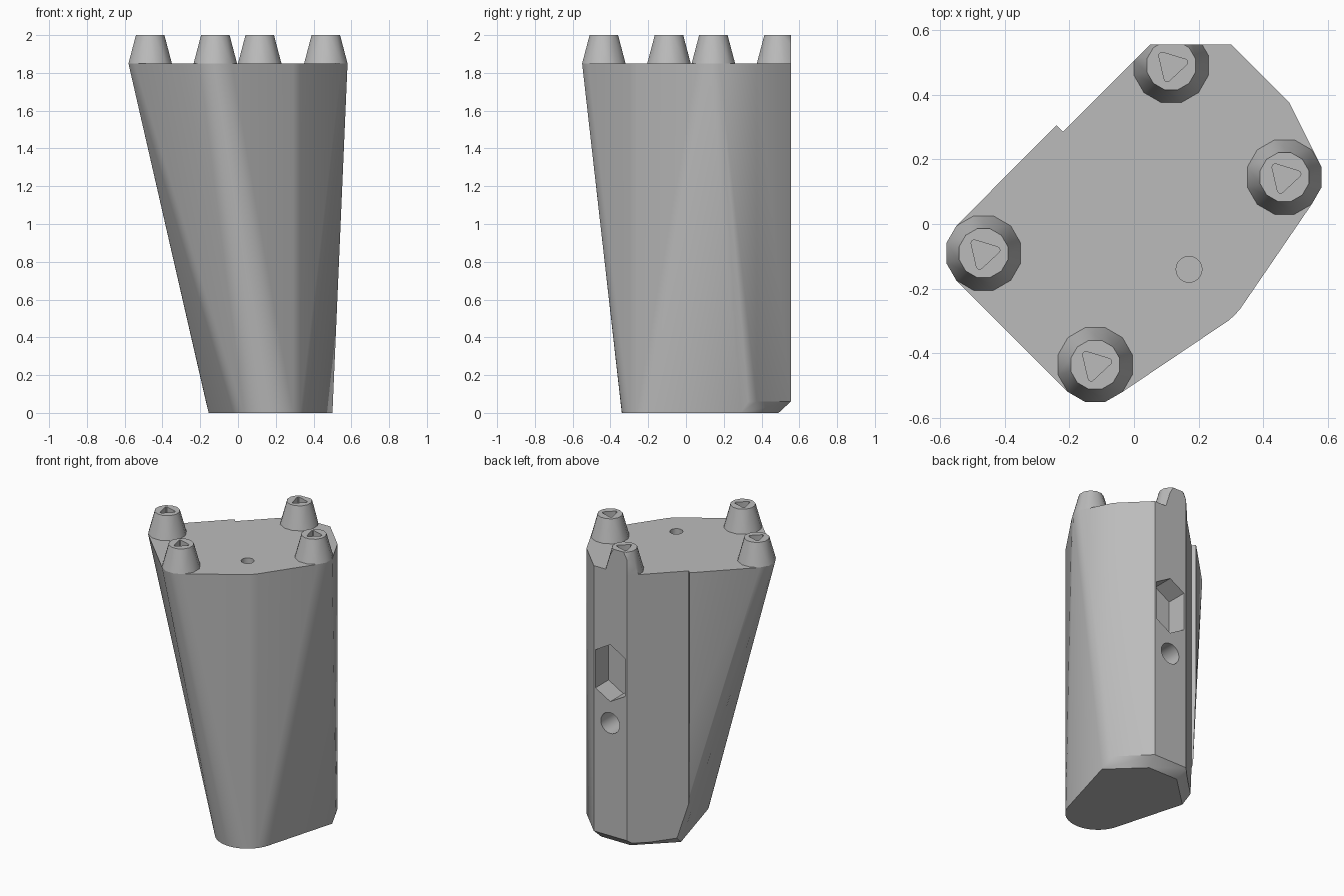
import bpy, bmesh, math
from mathutils import Vector, Matrix

cube = bpy.data.objects.get("Cube")
if cube:
    bpy.data.objects.remove(cube, do_unlink=True)

grey = bpy.data.materials.new("plain_grey")
grey.use_nodes = True
colour = (0.5, 0.5, 0.5, 1)
grey.diffuse_color = colour
grey.node_tree.nodes["Principled BSDF"].inputs["Base Color"].default_value = colour

TOP, DECK, BACK = 2.0, 1.85, 0.555


def ring(x, y, z, r, n, phase=0.0):
    return [(x + r * math.cos(phase + math.tau * i / n),
             y + r * math.sin(phase + math.tau * i / n), z) for i in range(n)]


def hull(name, points):
    """Solid convex hull around a set of points."""
    bm = bmesh.new()
    for p in points:
        bm.verts.new(p)
    res = bmesh.ops.convex_hull(bm, input=bm.verts)
    loose = [v for v in bm.verts if not v.link_faces]
    bmesh.ops.delete(bm, geom=loose, context='VERTS')
    bmesh.ops.dissolve_limit(bm, angle_limit=0.002, verts=bm.verts, edges=bm.edges)
    bmesh.ops.recalc_face_normals(bm, faces=bm.faces)
    mesh = bpy.data.meshes.new(name)
    bm.to_mesh(mesh)
    bm.free()
    obj = bpy.data.objects.new(name, mesh)
    bpy.context.collection.objects.link(obj)
    mesh.materials.append(grey)
    return obj


def cut(obj, cutters):
    """Subtract the cutters from the object."""
    bpy.context.view_layer.objects.active = obj
    for c in cutters:
        mod = obj.modifiers.new("cut", 'BOOLEAN')
        mod.operation = 'DIFFERENCE'
        mod.solver = 'EXACT'
        mod.object = c
        bpy.ops.object.modifier_apply(modifier=mod.name)


def smooth(obj):
    bpy.ops.object.select_all(action='DESELECT')
    obj.select_set(True)
    bpy.context.view_layer.objects.active = obj
    bpy.ops.object.shade_smooth_by_angle(angle=math.radians(33))


def prism(name, outline, z0, z1):
    return hull(name, [(x, y, z) for x, y in outline for z in (z0, z1)])


# Body: round front column, chamfered back block and flared peg corners
PEGS = {"left_front": (0.465, 0.145), "left_back": (0.115, 0.49),
        "right_front": (-0.12, -0.435), "right_back": (-0.465, -0.09)}
PHASE = math.radians(15)
points = ring(0.17, -0.14, 0, 0.2, 48) + ring(0.17, -0.14, DECK, 0.2, 48)
for name in ("left_front", "right_front", "right_back"):
    points += ring(*PEGS[name], DECK, 0.119, 12, PHASE)
block = [(0.01, BACK), (0.30, BACK), (0.48, 0.375), (0.5, 0.33)]
points += [(x, y, z) for x, y in block for z in (0.06, DECK)]
points += [(-0.24, 0.305, DECK), (-0.17, 0.345, 0.06)]
points += [(x, y, 0) for x, y in ((0.5, 0.29), (0.29, 0.49), (0.07, 0.49), (-0.155, 0.275))]
body = hull("body", points)

# Cutter for the stepped back wall
step = Vector((-0.22, 0.285))
along, out = Vector((1, 1)).normalized(), Vector((-1, 1)).normalized()
wall = prism("wall_cutter", [step, step + along, step + along + out * 0.4, step + out * 0.4], -1, 3)
rear = prism("rear_cutter", [(-1, BACK), (1, BACK), (1, 1), (-1, 1)], -1, 3)

# Cutters for the deck hole, screw hole and long six-sided pocket
deck_hole = hull("deck_hole_cutter", ring(0.17, -0.14, DECK - 0.15, 0.04, 24) + ring(0.17, -0.14, 1.9, 0.04, 24))


def back_cutter(name, outline, depth):
    return hull(name, [(x, y, z) for x, z in outline for y in (BACK - depth, BACK + 0.1)])


screw = back_cutter("screw_cutter", [p[:2] for p in ring(0.177, 0.82, 0, 0.07, 24)], 0.2)
hexagon = [(x, z + shift) for x, z, _ in ring(0.177, 1.157, 0, 0.127, 6, math.radians(30))
           for shift in (-0.065, 0.065)]
pocket = back_cutter("pocket_cutter", hexagon, 0.14)
cut(body, [wall, deck_hole, screw, pocket])
smooth(body)
helpers = [wall, rear, deck_hole, screw, pocket]

# Tapered pegs with rounded triangular sockets
for name, (x, y) in PEGS.items():
    peg = hull(name + "_peg", ring(x, y, DECK, 0.119, 12, PHASE) + ring(x, y, TOP, 0.078, 12, PHASE))
    socket = []
    for cx, cy, _ in ring(x, y, 0, 0.042, 3, math.radians(13)):
        for z in (TOP - 0.08, TOP + 0.1):
            socket += ring(cx, cy, z, 0.01, 10)
    socket = hull("socket_cutter", socket)
    helpers.append(socket)
    cut(peg, [socket] + ([wall, rear] if name == "left_back" else []))
    smooth(peg)

for h in helpers:
    bpy.data.objects.remove(h, do_unlink=True)
